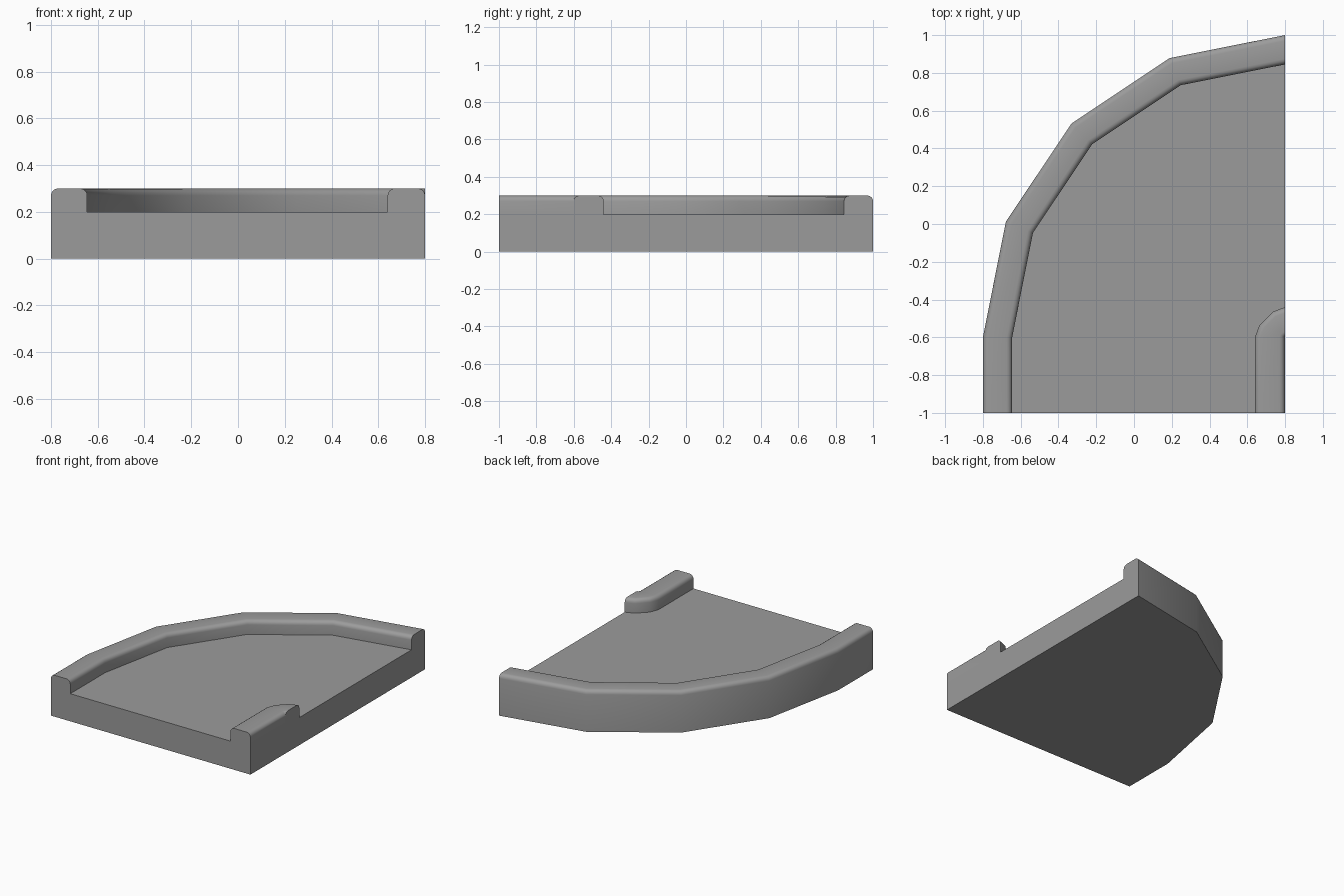
import bpy
import bmesh
from math import sin, cos, pi, radians

cube = bpy.data.objects.get("Cube")
if cube:
    bpy.data.objects.remove(cube, do_unlink=True)

PIVOT_X, PIVOT_Y, FRONT_Y = 0.8, -0.6, -1.0
FLOOR_Z, TOP_Z, ROUND, STEPS = 0.2, 0.3, 0.03, 4

grey = bpy.data.materials.new("stone_grey")
grey.use_nodes = True
colour = (0.33, 0.33, 0.33, 1)
grey.diffuse_color = colour
grey.node_tree.nodes["Principled BSDF"].inputs["Base Color"].default_value = colour


def curb_profile(inner, outer, foot):
    """Curb cross-section as (radius, height), from outer foot to inner floor."""
    points = [(outer, foot)]
    for centre, start in ((outer - ROUND, 0), (inner + ROUND, pi / 2)):
        for i in range(STEPS + 1):
            a = start + i * pi / 2 / STEPS
            points.append((centre + ROUND * cos(a), TOP_Z - ROUND + ROUND * sin(a)))
    return points + [(inner, FLOOR_Z)]


def sweep(bm, profile, turns):
    """Run the profile straight back from the front, then around the pivot."""
    rows = [[bm.verts.new((PIVOT_X - r, FRONT_Y, z)) for r, z in profile]]
    for degrees, scale in turns:
        a = radians(degrees)
        rows.append([bm.verts.new((PIVOT_X + r * scale * cos(a),
                                   PIVOT_Y + r * scale * sin(a), z))
                     for r, z in profile])
    for p, q in zip(rows, rows[1:]):
        for i in range(len(profile) - 1):
            bm.faces.new((p[i], p[i + 1], q[i + 1], q[i]))
    return rows


bm = bmesh.new()

# Large outer curb and small inside-corner curb
big = sweep(bm, curb_profile(1.445, 1.6, 0),
            [(180 - 22.5 * i, 1) for i in range(5)])
small = sweep(bm, curb_profile(0, 0.16, FLOOR_Z),
              [(180, 1), (155, 0.94), (115, 0.94), (90, 1)])

# Floor, underside and the two straight cut sides
corner = bm.verts.new((PIVOT_X, FRONT_Y, 0))
bm.faces.new([row[-1] for row in big] + [row[0] for row in reversed(small)])
bm.faces.new([row[0] for row in big] + [corner])
bm.faces.new(big[0] + small[0] + [corner])
bm.faces.new(big[-1] + small[-1] + [small[0][-1], corner])

bmesh.ops.remove_doubles(bm, verts=bm.verts, dist=0.0001)
bmesh.ops.recalc_face_normals(bm, faces=bm.faces)

mesh = bpy.data.meshes.new("curved_road_corner")
bm.to_mesh(mesh)
bm.free()
mesh.materials.append(grey)
tile = bpy.data.objects.new("curved_road_corner", mesh)
bpy.context.collection.objects.link(tile)

# Smooth the rounded rims, keep the cut edges sharp
bpy.ops.object.select_all(action="DESELECT")
tile.select_set(True)
bpy.context.view_layer.objects.active = tile
bpy.ops.object.shade_smooth_by_angle(angle=radians(35))
